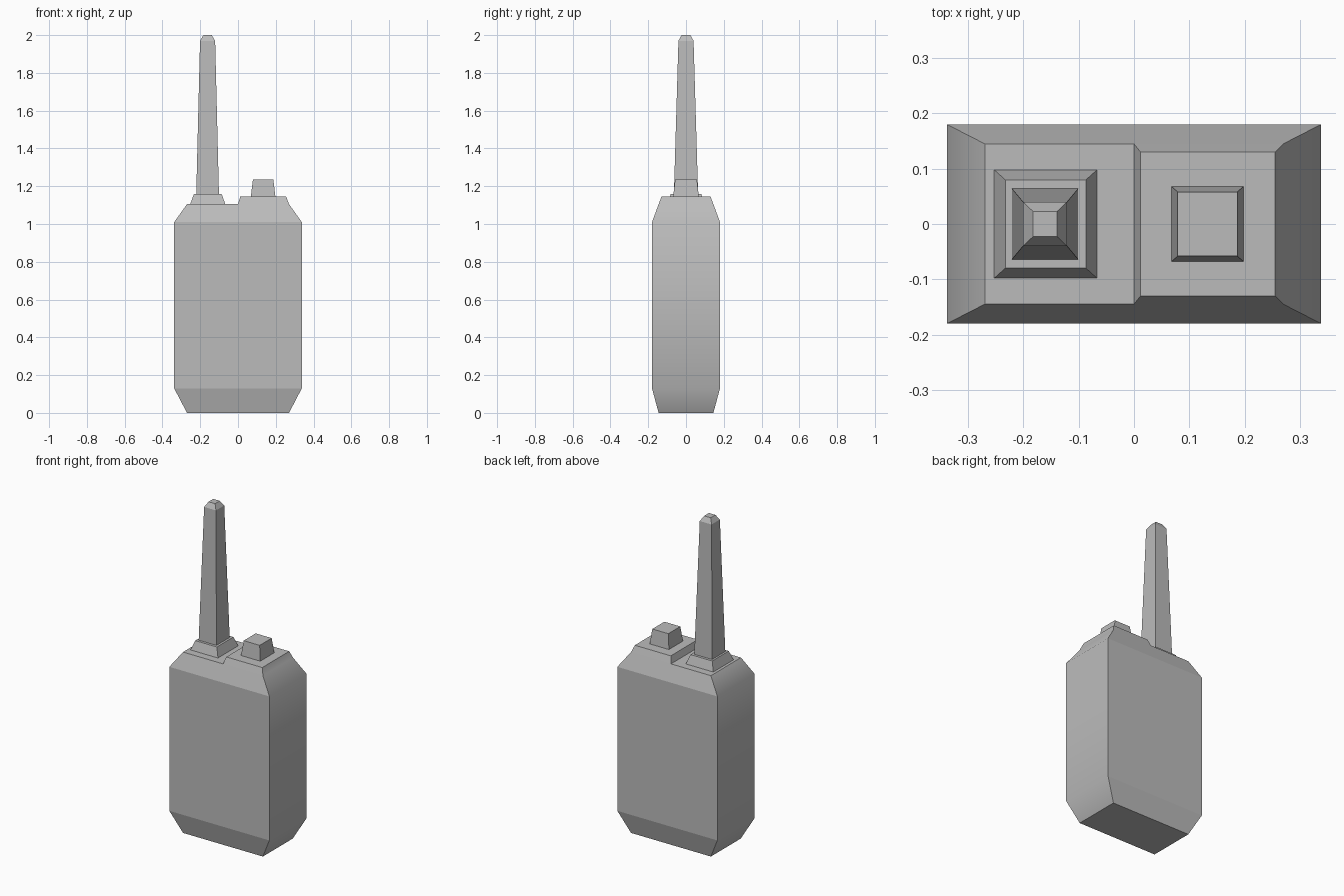
import bpy, bmesh
from mathutils import Vector

cube = bpy.data.objects.get("Cube")
if cube:
    bpy.data.objects.remove(cube, do_unlink=True)

grey = bpy.data.materials.new("plain_grey")
grey.use_nodes = True
colour = (0.5, 0.5, 0.5, 1)
grey.diffuse_color = colour
grey.node_tree.nodes["Principled BSDF"].inputs["Base Color"].default_value = colour


def stack(bm, cx, levels):
    """Closed stack of rectangles, each level given as (z, half_x, half_y)."""
    rings = [[bm.verts.new((cx + sx * hx, sy * hy, z))
              for sx, sy in ((-1, -1), (1, -1), (1, 1), (-1, 1))]
             for z, hx, hy in levels]
    bm.faces.new(rings[0][::-1])
    for low, high in zip(rings, rings[1:]):
        for i in range(4):
            j = (i + 1) % 4
            bm.faces.new((low[i], low[j], high[j], high[i]))
    return bm.faces.new(rings[-1])


def finish(bm, name):
    bmesh.ops.recalc_face_normals(bm, faces=bm.faces)
    mesh = bpy.data.meshes.new(name)
    bm.to_mesh(mesh)
    bm.free()
    mesh.materials.append(grey)
    obj = bpy.data.objects.new(name, mesh)
    bpy.context.collection.objects.link(obj)
    return obj


# Body with chamfered ends
bm = bmesh.new()
top = stack(bm, 0, [(0, 0.27, 0.145), (0.13, 0.338, 0.18),
                    (1.01, 0.338, 0.18), (1.105, 0.27, 0.145)])

# Raised half of the top, split off and extruded with sloping sides
bmesh.ops.bisect_plane(bm, geom=[top, *top.edges, *top.verts],
                       plane_co=(0, 0, 0), plane_no=(1, 0, 0))
half = max((f for f in bm.faces if f.normal.z > 0.99 or
            all(v.co.z > 1.1 for v in f.verts)),
           key=lambda f: f.calc_center_median().x)
raised = bmesh.ops.extrude_discrete_faces(bm, faces=[half])["faces"][0]
for v in raised.verts:
    v.co = Vector((0.012 if v.co.x < 0.1 else 0.255,
                   0.13 if v.co.y > 0 else -0.13, 1.145))

# Side walls blend softly into their chamfers; all other edges stay crisp
bm.normal_update()
for f in bm.faces:
    f.smooth = abs(f.normal.x) > 0.5 and abs(f.calc_center_median().x) > 0.2
for e in bm.edges:
    e.smooth = all(f.smooth for f in e.link_faces)
finish(bm, "body")

# Fittings on top
for name, cx, levels in (
    ("antenna_collar", -0.16, [(1.105, 0.093, 0.098), (1.16, 0.073, 0.08)]),
    ("antenna", -0.161, [(1.16, 0.06, 0.064), (1.97, 0.04, 0.04), (2.0, 0.022, 0.023)]),
    ("knob", 0.133, [(1.145, 0.065, 0.068), (1.235, 0.054, 0.058)]),
):
    bm = bmesh.new()
    stack(bm, cx, levels)
    finish(bm, name)
